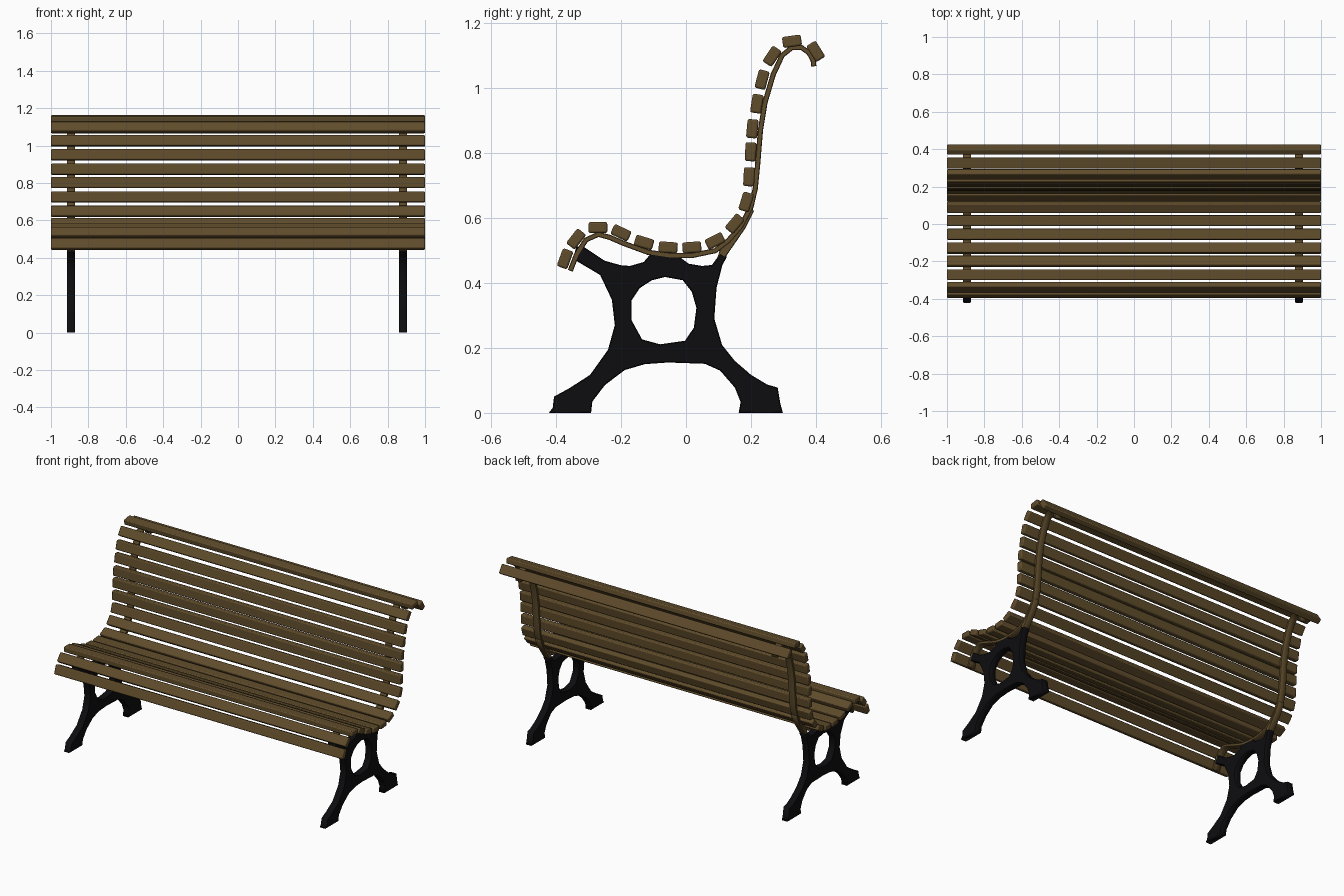
import bpy
from math import radians
from mathutils import Vector


def material(name, color):
    m = bpy.data.materials.new(name)
    m.diffuse_color = (*color, 1)
    return m


wood = material("wood", (0.115, 0.072, 0.024))
iron = material("iron", (0.004, 0.004, 0.005))
SIDES = {"left": -0.893, "right": 0.882}


def plate(name, loops, x, half_width, mat, bevel=0.003):
    """Extrude closed (y, z) outlines along x; inner loops become holes."""
    cu = bpy.data.curves.new(name, 'CURVE')
    cu.dimensions = '2D'
    cu.fill_mode = 'BOTH'
    cu.extrude = half_width - bevel
    cu.bevel_depth = bevel
    cu.bevel_resolution = 0
    cu.offset = -bevel
    for pts in loops:
        sp = cu.splines.new('POLY')
        sp.points.add(len(pts) - 1)
        for p, (y, z) in zip(sp.points, pts):
            p.co = (y, z, 0, 1)
        sp.use_cyclic_u = True
    ob = bpy.data.objects.new(name, cu)
    ob.location.x = x
    ob.rotation_euler = (radians(90), 0, radians(90))
    bpy.context.collection.objects.link(ob)
    cu.materials.append(mat)
    bpy.ops.object.select_all(action='DESELECT')
    ob.select_set(True)
    bpy.context.view_layer.objects.active = ob
    bpy.ops.object.convert(target='MESH')
    return ob


def ribbon(path, thickness):
    """Closed outline of constant thickness around an open path."""
    pts = [Vector(p) for p in path]
    a, b = [], []
    for i, p in enumerate(pts):
        t = (pts[min(i + 1, len(pts) - 1)] - pts[max(i - 1, 0)]).normalized()
        n = Vector((-t.y, t.x)) * thickness / 2
        a.append(tuple(p + n))
        b.append(tuple(p - n))
    return b + a[::-1]


# Slats: y, z, tilt in degrees, from the front lip over the seat and up the back
slats = [
    (-0.372, 0.474, 70), (-0.338, 0.535, 52), (-0.271, 0.570, 0),
    (-0.200, 0.554, -25), (-0.129, 0.524, -17), (-0.055, 0.509, -4),
    (0.018, 0.509, 4), (0.089, 0.529, 27), (0.150, 0.582, 50),
    (0.185, 0.649, 73), (0.194, 0.726, 87), (0.199, 0.803, 88),
    (0.204, 0.874, 85), (0.218, 0.951, 81), (0.234, 1.025, 75),
    (0.265, 1.097, 56), (0.326, 1.143, 8), (0.399, 1.112, -58),
]
for i, (y, z, tilt) in enumerate(slats):
    bpy.ops.mesh.primitive_cube_add(size=1, location=(0, y, z),
                                    rotation=(radians(tilt), 0, 0))
    ob = bpy.context.object
    ob.name = f"slat_{i + 1:02d}"
    ob.scale = (2.0, 0.058, 0.034)
    bpy.ops.object.transform_apply(location=False, rotation=False, scale=True)
    ob.data.materials.append(wood)
    bv = ob.modifiers.new("rounded_edges", 'BEVEL')
    bv.width = 0.006
    bv.segments = 2
    bpy.ops.object.shade_smooth_by_angle(angle=radians(50))

# Curved strap carrying the slats
strap_path = [
    (-0.356, 0.437), (-0.337, 0.486), (-0.308, 0.532), (-0.270, 0.549),
    (-0.235, 0.540), (-0.188, 0.520), (-0.117, 0.494), (-0.049, 0.484),
    (0.018, 0.484), (0.090, 0.499), (0.130, 0.530), (0.168, 0.573),
    (0.200, 0.634), (0.213, 0.690), (0.220, 0.760), (0.229, 0.870),
    (0.243, 0.955), (0.268, 1.040), (0.296, 1.100), (0.325, 1.123),
    (0.355, 1.124), (0.378, 1.108), (0.391, 1.085), (0.393, 1.066),
]
# Gusset behind the seat-to-back bend
gusset = [(0.092, 0.462), (0.122, 0.480), (0.182, 0.567), (0.209, 0.620),
          (0.200, 0.640), (0.160, 0.573), (0.105, 0.505)]

# Cast leg frame with an octagonal opening
leg = [
    (-0.337, 0.512), (-0.318, 0.513), (-0.250, 0.468), (-0.200, 0.454),
    (-0.172, 0.452), (-0.130, 0.464), (-0.108, 0.490), (-0.020, 0.480),
    (0.008, 0.459), (0.050, 0.452), (0.080, 0.455), (0.105, 0.490),
    (0.126, 0.480), (0.112, 0.455), (0.094, 0.385), (0.087, 0.290),
    (0.111, 0.209), (0.150, 0.160), (0.200, 0.117), (0.250, 0.087),
    (0.282, 0.078), (0.290, 0.030), (0.298, 0.000), (0.162, 0.000),
    (0.168, 0.033), (0.150, 0.078), (0.105, 0.130), (0.058, 0.151),
    (-0.055, 0.155), (-0.126, 0.150), (-0.188, 0.132), (-0.249, 0.086),
    (-0.288, 0.035), (-0.292, 0.000), (-0.422, 0.000), (-0.410, 0.016),
    (-0.406, 0.050), (-0.357, 0.077), (-0.295, 0.117), (-0.240, 0.194),
    (-0.219, 0.270), (-0.228, 0.348), (-0.264, 0.424), (-0.348, 0.474),
]
hole = [(-0.168, 0.345), (-0.142, 0.384), (-0.105, 0.408), (-0.065, 0.418),
        (-0.010, 0.408), (0.018, 0.372), (0.032, 0.323), (0.024, 0.262),
        (-0.003, 0.222), (-0.080, 0.211), (-0.135, 0.226), (-0.168, 0.286)]

for side, x in SIDES.items():
    plate(f"{side}_strap", [ribbon(strap_path, 0.016)], x, 0.021, wood, 0.002)
    plate(f"{side}_gusset", [gusset], x, 0.020, wood, 0.002)
    plate(f"{side}_leg_frame", [leg, hole], x, 0.021, iron)
